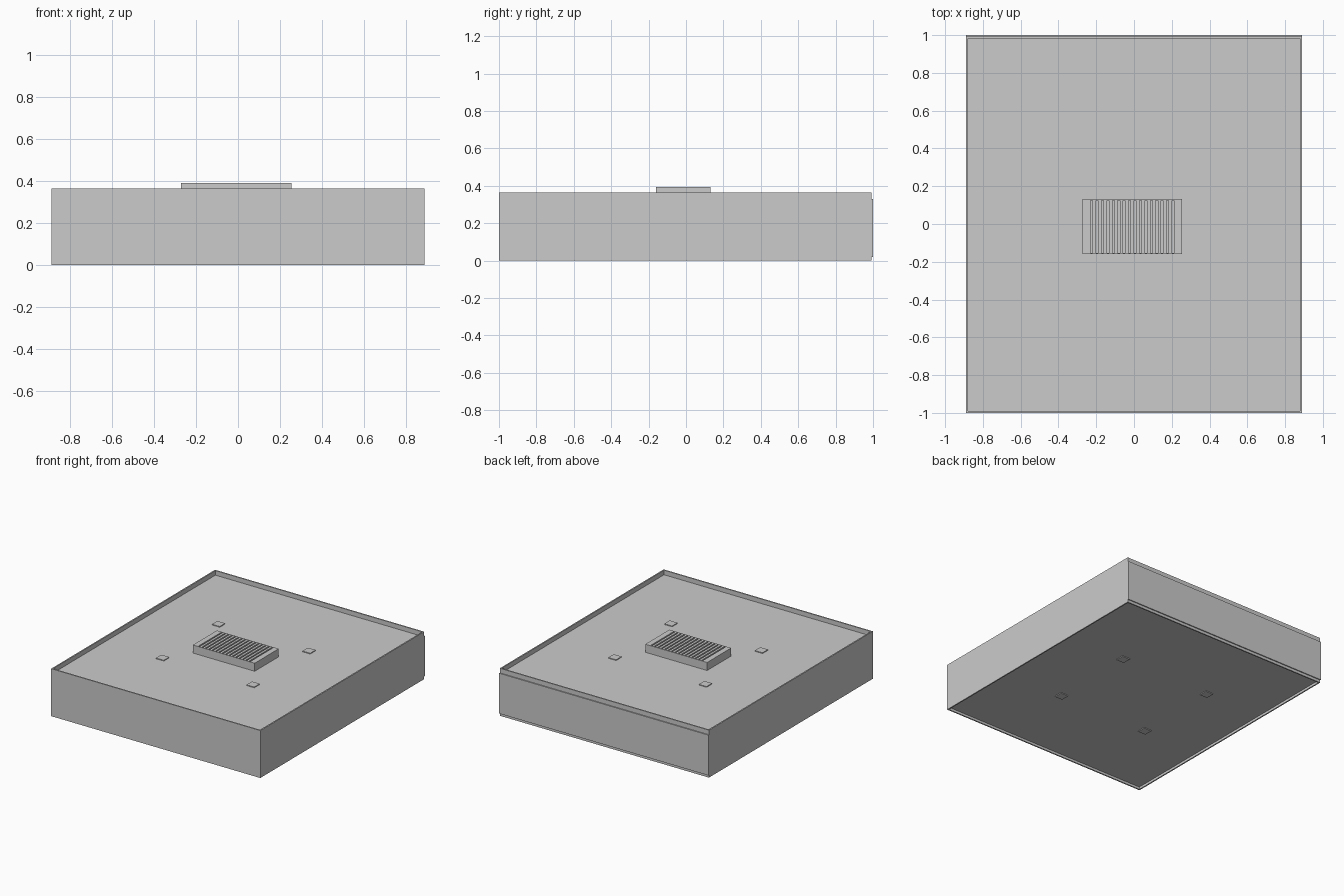
import bpy

if "Cube" in bpy.data.objects:
    bpy.data.objects.remove(bpy.data.objects["Cube"])

W, FRONT, BACK, H = 0.89, -1.0, 0.992, 0.365   # half width, y extents, height
T = 0.01                                       # sheet thickness
DECK, BASE = 0.33, 0.018                       # recessed top and bottom surfaces


def box(name, x0, x1, y0, y1, z0, z1):
    verts = [(x, y, z) for x in (x0, x1) for y in (y0, y1) for z in (z0, z1)]
    faces = [(0, 1, 3, 2), (4, 6, 7, 5), (0, 4, 5, 1),
             (2, 3, 7, 6), (0, 2, 6, 4), (1, 5, 7, 3)]
    mesh = bpy.data.meshes.new(name)
    mesh.from_pydata(verts, [], faces)
    ob = bpy.data.objects.new(name, mesh)
    bpy.context.collection.objects.link(ob)
    return ob


# Thin outer walls that stand proud of the deck and base
box("left_wall", -W, -W + T, FRONT, BACK, 0, H)
box("right_wall", W - T, W, FRONT, BACK, 0, H)
box("front_wall", -W + T, W - T, FRONT, FRONT + T, 0, H)
box("back_wall", -W + T, W - T, BACK - T, BACK, 0, H)

# Deck and base plates, recessed inside the walls
box("deck_plate", -W + T, W - T, FRONT + T, BACK - T, DECK - 0.03, DECK)
box("base_plate", -W + T, W - T, FRONT + T, BACK - T, BASE, BASE + 0.03)

# Shallow panel on the back
box("back_panel", -W, W, BACK, 1.0, 0.02, DECK)

# Small square pads, four on the deck and four under the base
CX, CY, S = -0.01, -0.012, 0.033
for sx in (-1, 1):
    for sy in (-1, 1):
        x, y = CX + sx * 0.385, CY + sy * 0.34
        box("deck_pad", x - S, x + S, y - S, y + S, DECK, DECK + 0.006)
        box("base_pad", x - S, x + S, y - S, y + S, BASE - 0.006, BASE)

# Slatted vent: solid ends, thin long sides, slats between narrow slots
X0, X1, Y0, Y1, TOP = -0.272, 0.254, -0.16, 0.132, 0.392
E, WALL, N, SLOT = 0.042, 0.007, 16, 0.011
box("vent_left_end", X0, X0 + E, Y0, Y1, DECK, TOP)
box("vent_right_end", X1 - E, X1, Y0, Y1, DECK, TOP)
box("vent_front_side", X0 + E, X1 - E, Y0, Y0 + WALL, DECK, TOP)
box("vent_back_side", X0 + E, X1 - E, Y1 - WALL, Y1, DECK, TOP)
slat = (X1 - X0 - 2 * E - N * SLOT) / (N - 1)
for i in range(N - 1):
    x = X0 + E + SLOT + i * (slat + SLOT)
    box("vent_slat", x, x + slat, Y0 + WALL, Y1 - WALL, DECK, TOP)
